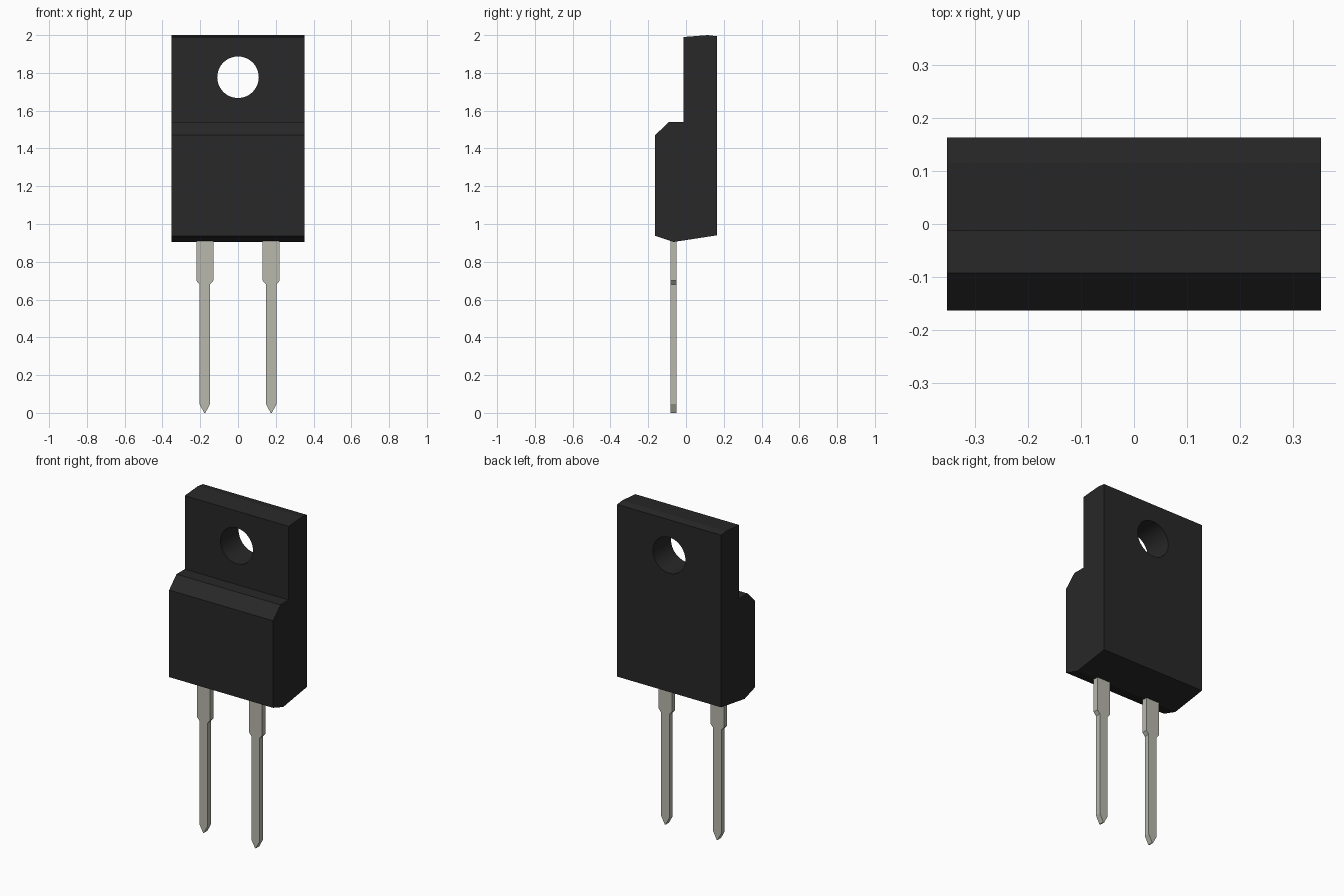
import bpy, bmesh
from mathutils import Vector

if "Cube" in bpy.data.objects:
    bpy.data.objects.remove(bpy.data.objects["Cube"], do_unlink=True)


def material(name, rgb, rough):
    m = bpy.data.materials.new(name)
    m.use_nodes = True
    m.diffuse_color = (*rgb, 1)
    bsdf = m.node_tree.nodes["Principled BSDF"]
    bsdf.inputs["Base Color"].default_value = (*rgb, 1)
    bsdf.inputs["Roughness"].default_value = rough
    return m


def extrude_outline(name, points, offset, mat):
    """Make a solid from a closed planar outline pushed along an offset."""
    bm = bmesh.new()
    face = bm.faces.new([bm.verts.new(p) for p in points])
    result = bmesh.ops.extrude_face_region(bm, geom=[face])
    moved = [g for g in result["geom"] if isinstance(g, bmesh.types.BMVert)]
    bmesh.ops.translate(bm, vec=Vector(offset), verts=moved)
    bmesh.ops.recalc_face_normals(bm, faces=bm.faces[:])
    mesh = bpy.data.meshes.new(name)
    bm.to_mesh(mesh)
    bm.free()
    mesh.materials.append(mat)
    obj = bpy.data.objects.new(name, mesh)
    bpy.context.collection.objects.link(obj)
    return obj


black = material("black plastic", (0.021, 0.021, 0.021), 0.6)
tin = material("tinned metal", (0.48, 0.48, 0.42), 0.5)

# Moulded body: side profile (y, z) extruded across the width
half_width = 0.352
profile = [(-0.163, 0.937), (-0.065, 0.905), (0.163, 0.94), (0.163, 1.994),
           (0.115, 2.0), (-0.012, 1.99), (-0.012, 1.54), (-0.092, 1.54),
           (-0.163, 1.47)]
body = extrude_outline("body", [(-half_width, y, z) for y, z in profile],
                       (2 * half_width, 0, 0), black)

# Round mounting hole through the tab
bpy.ops.mesh.primitive_cylinder_add(vertices=48, radius=0.11, depth=1,
                                    location=(0, 0, 1.777), rotation=(1.570796, 0, 0))
cutter = bpy.context.object
cutter.name = "hole_cutter"
cutter.hide_render = True
cutter.data.materials.append(black)
hole = body.modifiers.new("mounting hole", 'BOOLEAN')
hole.operation = 'DIFFERENCE'
hole.solver = 'EXACT'
hole.object = cutter
bpy.ops.object.select_all(action='DESELECT')
body.select_set(True)
bpy.context.view_layer.objects.active = body
bpy.ops.object.modifier_apply(modifier=hole.name)
bpy.data.objects.remove(cutter, do_unlink=True)
bpy.ops.object.shade_smooth_by_angle(angle=0.3)
# Keep the moulded planes flat; only the hole wall is smooth
for p in body.data.polygons:
    if abs(p.normal.x) > 0.99 or p.area > 0.02:
        p.use_smooth = False

# Leads: stepped flat pins with pointed tips
half_outline = [(0.045, 0.93), (0.045, 0.70), (0.028, 0.68), (0.028, 0.047), (0.003, 0)]
outline = half_outline + [(-x, z) for x, z in reversed(half_outline)]
for side, cx in (("left", 0.176), ("right", -0.176)):
    extrude_outline(side + "_lead", [(cx + x, -0.083, z) for x, z in outline],
                    (0, 0.033, 0), tin)
